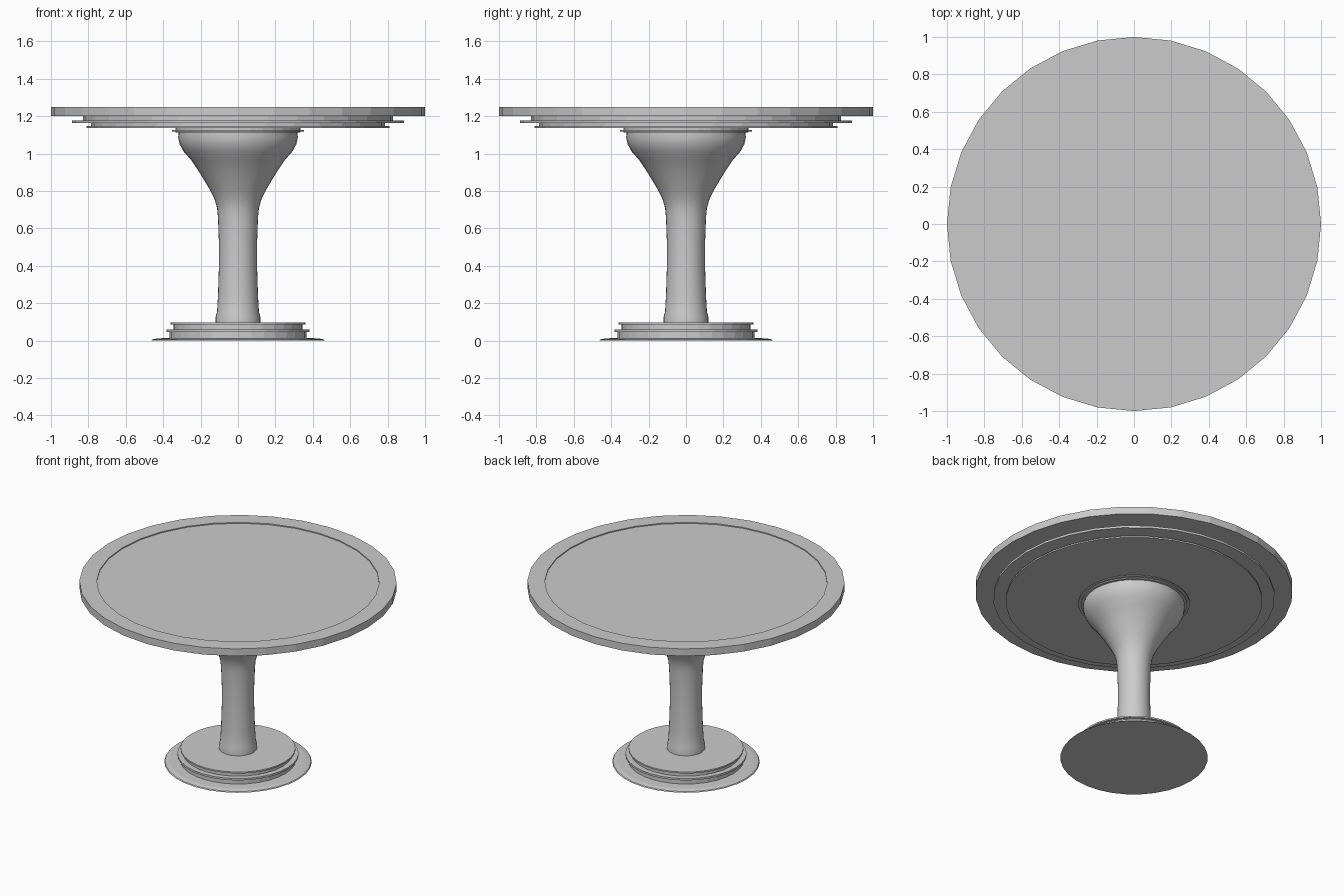
import bpy, bmesh
from math import cos, sin, tau

if "Cube" in bpy.data.objects:
    bpy.data.objects.remove(bpy.data.objects["Cube"])

SIDES = 32


def lathe(name, profile, smooth=False):
    """Turn a bottom-to-top (radius, z) profile around z, closing both ends."""
    bm = bmesh.new()
    rings = [[bm.verts.new((r * cos(tau * i / SIDES), r * sin(tau * i / SIDES), z))
              for i in range(SIDES)] for r, z in profile]
    for low, high in zip(rings, rings[1:]):
        for i in range(SIDES):
            j = (i + 1) % SIDES
            bm.faces.new((low[i], low[j], high[j], high[i]))
    bm.faces.new(rings[0][::-1])
    bm.faces.new(rings[-1])
    mesh = bpy.data.meshes.new(name)
    bm.to_mesh(mesh)
    bm.free()
    obj = bpy.data.objects.new(name, mesh)
    bpy.context.collection.objects.link(obj)
    if smooth:
        bpy.ops.object.select_all(action='DESELECT')
        obj.select_set(True)
        bpy.context.view_layer.objects.active = obj
        bpy.ops.object.shade_smooth_by_angle(angle=0.6)
    return obj


# Stepped round base with a thin flared foot
lathe("base", [(0.465, 0.0), (0.46, 0.006), (0.43, 0.012), (0.365, 0.014),
               (0.365, 0.047), (0.382, 0.047), (0.382, 0.06), (0.345, 0.06),
               (0.345, 0.086), (0.362, 0.086), (0.362, 0.096)])

# Slender column swelling into a bowl-shaped head
lathe("pedestal", [(0.12, 0.094), (0.12, 0.125), (0.112, 0.155), (0.107, 0.24),
                   (0.102, 0.40), (0.102, 0.52), (0.107, 0.66), (0.112, 0.71),
                   (0.125, 0.755), (0.152, 0.81), (0.20, 0.89), (0.25, 0.965),
                   (0.29, 1.01), (0.312, 1.05), (0.32, 1.085), (0.318, 1.115)],
      smooth=True)

# Thin collar under the table top
lathe("collar", [(0.335, 1.112), (0.335, 1.119), (0.352, 1.119),
                 (0.352, 1.126), (0.335, 1.126), (0.335, 1.14)])

# Stepped mouldings beneath the table top
lathe("under_moulding", [(0.81, 1.137), (0.81, 1.147), (0.785, 1.147),
                         (0.785, 1.163), (0.888, 1.163), (0.888, 1.178),
                         (0.83, 1.178), (0.83, 1.205)])

# Table top with a shallow recess inside its rim
lathe("table_top", [(1.0, 1.2), (1.0, 1.25), (0.89, 1.25), (0.89, 1.243)])
